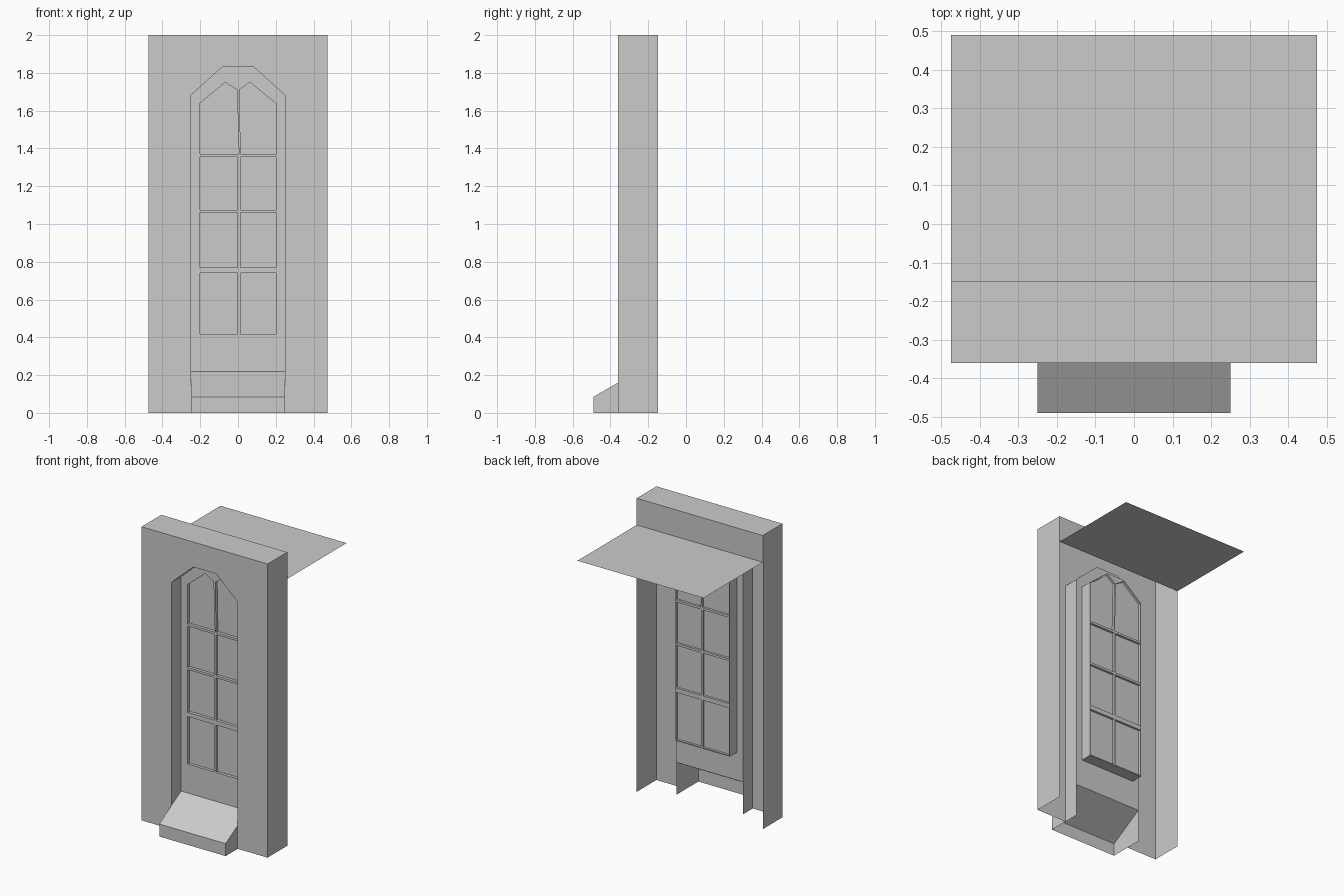
import bpy, bmesh, math

if "Cube" in bpy.data.objects:
    bpy.data.objects.remove(bpy.data.objects["Cube"])

FRONT, BACK, PANEL, WIN_BACK = -0.36, -0.148, -0.256, -0.178
W, LEDGE_Z = 0.475, 1.818


def make_object(name, bm):
    bmesh.ops.remove_doubles(bm, verts=bm.verts, dist=1e-5)
    bmesh.ops.recalc_face_normals(bm, faces=bm.faces)
    mesh = bpy.data.meshes.new(name)
    bm.to_mesh(mesh)
    bm.free()
    obj = bpy.data.objects.new(name, mesh)
    bpy.context.collection.objects.link(obj)
    return obj


def face(bm, pts):
    return bm.faces.new([bm.verts.new(p) for p in pts])


def strip(bm, path, y0, y1):
    """Sweep an open x-z path between two depths."""
    for (xa, za), (xb, zb) in zip(path, path[1:]):
        face(bm, [(xa, y0, za), (xb, y0, zb), (xb, y1, zb), (xa, y1, za)])


def filled(name, loops, y, depth=0.0):
    """Flat upright plate from x-z loops (inner loops become holes)."""
    cu = bpy.data.curves.new(name, 'CURVE')
    cu.dimensions = '2D'
    cu.fill_mode = 'BOTH'
    cu.extrude = depth / 2
    for loop in loops:
        sp = cu.splines.new('POLY')
        sp.points.add(len(loop) - 1)
        for p, (x, z) in zip(sp.points, loop):
            p.co = (x, z, 0, 1)
        sp.use_cyclic_u = True
    obj = bpy.data.objects.new(name, cu)
    bpy.context.collection.objects.link(obj)
    obj.rotation_euler.x = math.pi / 2
    obj.location.y = y
    bpy.ops.object.select_all(action='DESELECT')
    obj.select_set(True)
    bpy.context.view_layer.objects.active = obj
    bpy.ops.object.convert(target='MESH')
    for poly in obj.data.polygons:
        poly.use_smooth = False
    return obj


# wall shell: front with arched opening, sides, top, reveal
arch = [(-.25, 0), (-.25, 1.68), (-.085, 1.83), (.085, 1.83), (.25, 1.68), (.25, 0)]
outer = [(W, 0), (W, 2), (-W, 2), (-W, 0)]
filled("wall_front", [arch + outer], FRONT)
bm = bmesh.new()
strip(bm, outer, FRONT, BACK)
face(bm, [(-W, BACK, LEDGE_Z), (W, BACK, LEDGE_Z), (W, BACK, 2), (-W, BACK, 2)])
make_object("wall_sides", bm)
bm = bmesh.new()
strip(bm, arch, FRONT, PANEL)
make_object("reveal", bm)

# flat roof sheet behind the wall
bm = bmesh.new()
face(bm, [(-W, BACK, LEDGE_Z), (W, BACK, LEDGE_Z), (W, .49, LEDGE_Z), (-W, .49, LEDGE_Z)])
make_object("roof_sheet", bm)

# sloped sill
bm = bmesh.new()
prof = [(-.49, 0), (-.49, .085), (PANEL, .22)]
for (ya, za), (yb, zb) in zip(prof, prof[1:]):
    face(bm, [(-.25, ya, za), (.25, ya, za), (.25, yb, zb), (-.25, yb, zb)])
for x in (-.25, .25):
    face(bm, [(x, y, z) for y, z in [(-.49, 0), (-.49, .085), (FRONT, .16), (FRONT, 0)]])
make_object("sill", bm)

# recessed panel around the window
window = [(-.205, .41), (.205, .41), (.205, 1.643), (.068, 1.758),
          (-.068, 1.758), (-.205, 1.643)]
panel = [(-.25, .22)] + arch[1:5] + [(.25, .22)]
filled("panel", [panel, window], PANEL)

# window lattice: two columns, three square rows and a pointed top row
panes = []
for x0, x1 in ((-.2, -.002), (.012, .2)):
    for z0, z1 in ((.417, .74), (.77, 1.06), (1.075, 1.355)):
        panes.append([(x0, z0), (x1, z0), (x1, z1), (x0, z1)])
panes.append([(-.2, 1.37), (.005, 1.37), (-.005, 1.71), (-.068, 1.75), (-.2, 1.64)])
panes.append([(.014, 1.37), (.2, 1.37), (.2, 1.64), (.062, 1.75), (.008, 1.71)])
filled("lattice", [window] + panes, (PANEL + WIN_BACK) / 2, WIN_BACK - PANEL)

# glass, inset from the front and back of the lattice
filled("glass_front", [window], PANEL + .02)
filled("glass_back", [window], WIN_BACK - .015)
